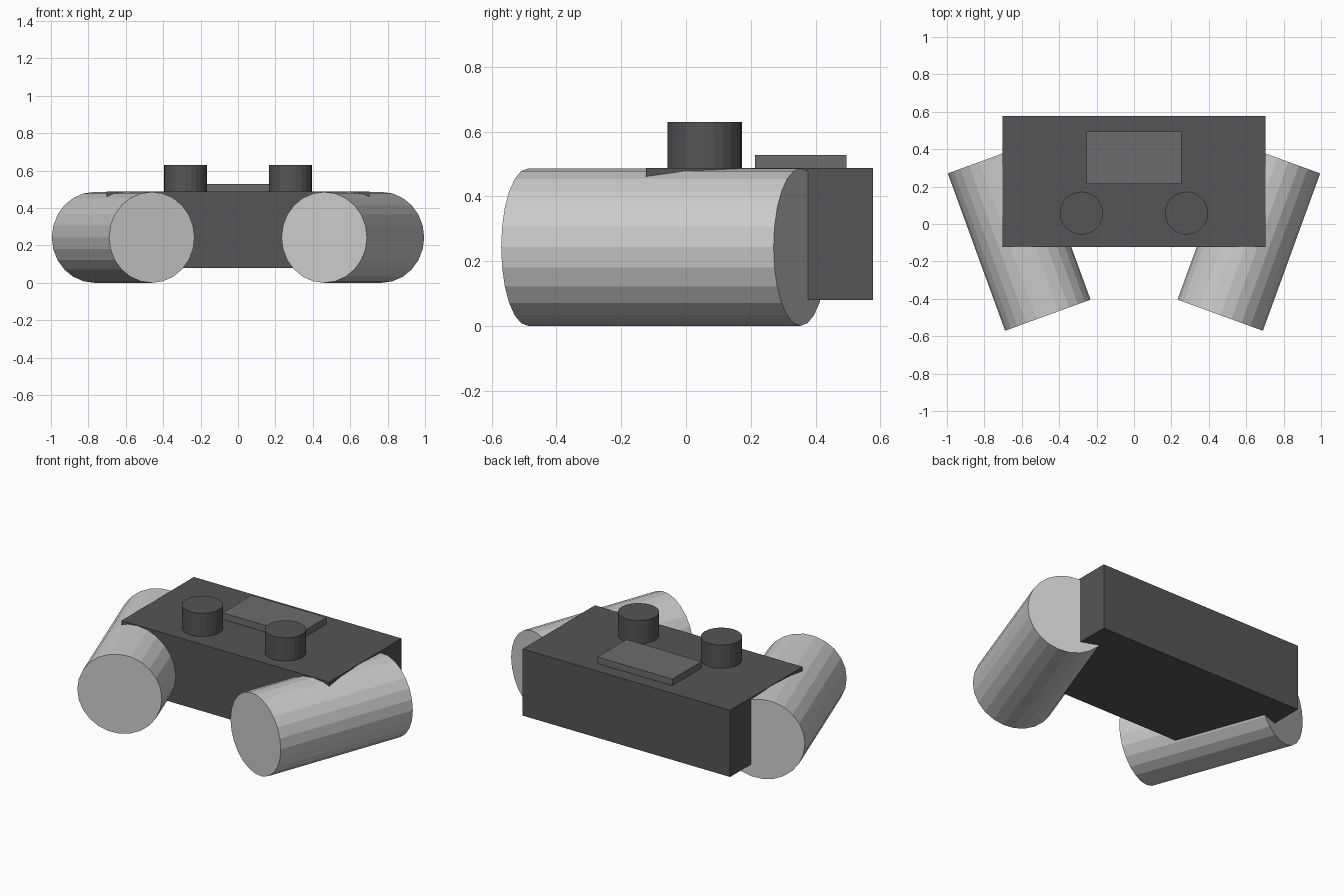
import bpy
from math import radians

if "Cube" in bpy.data.objects:
    bpy.data.objects.remove(bpy.data.objects["Cube"])


def material(name, rgb):
    mat = bpy.data.materials.new(name)
    mat.diffuse_color = (*rgb, 1)
    mat.use_nodes = True
    mat.node_tree.nodes["Principled BSDF"].inputs["Base Color"].default_value = mat.diffuse_color
    return mat


dark = material("dark_grey", (0.09, 0.09, 0.095))
mid = material("mid_grey", (0.15, 0.15, 0.16))


def finish(name, mat):
    obj = bpy.context.object
    obj.name = name
    if mat:
        obj.data.materials.append(mat)
    return obj


def box(name, lo, hi, mat=None):
    centre = [(a + b) / 2 for a, b in zip(lo, hi)]
    bpy.ops.mesh.primitive_cube_add(size=1, location=centre)
    obj = finish(name, mat)
    obj.scale = [b - a for a, b in zip(lo, hi)]
    return obj


def cylinder(name, radius, depth, location, rotation=(0, 0, 0), mat=None):
    bpy.ops.mesh.primitive_cylinder_add(vertices=24, radius=radius, depth=depth,
                                        location=location, rotation=rotation)
    return finish(name, mat)


# Main body and raised panel on its top
box("body", (-0.703, -0.123, 0.08), (0.703, 0.577, 0.488), dark)
box("top_panel", (-0.254, 0.213, 0.478), (0.254, 0.495, 0.528), mid)

# Splayed side barrels and top knobs, mirrored left and right
for side, s in (("left", -1), ("right", 1)):
    cylinder(side + "_barrel", 0.243, 0.895, (s * 0.614, -0.067, 0.243),
             (radians(90), 0, radians(-20 * s)))
    cylinder(side + "_knob", 0.115, 0.15, (s * 0.281, 0.058, 0.555), mat=dark)
